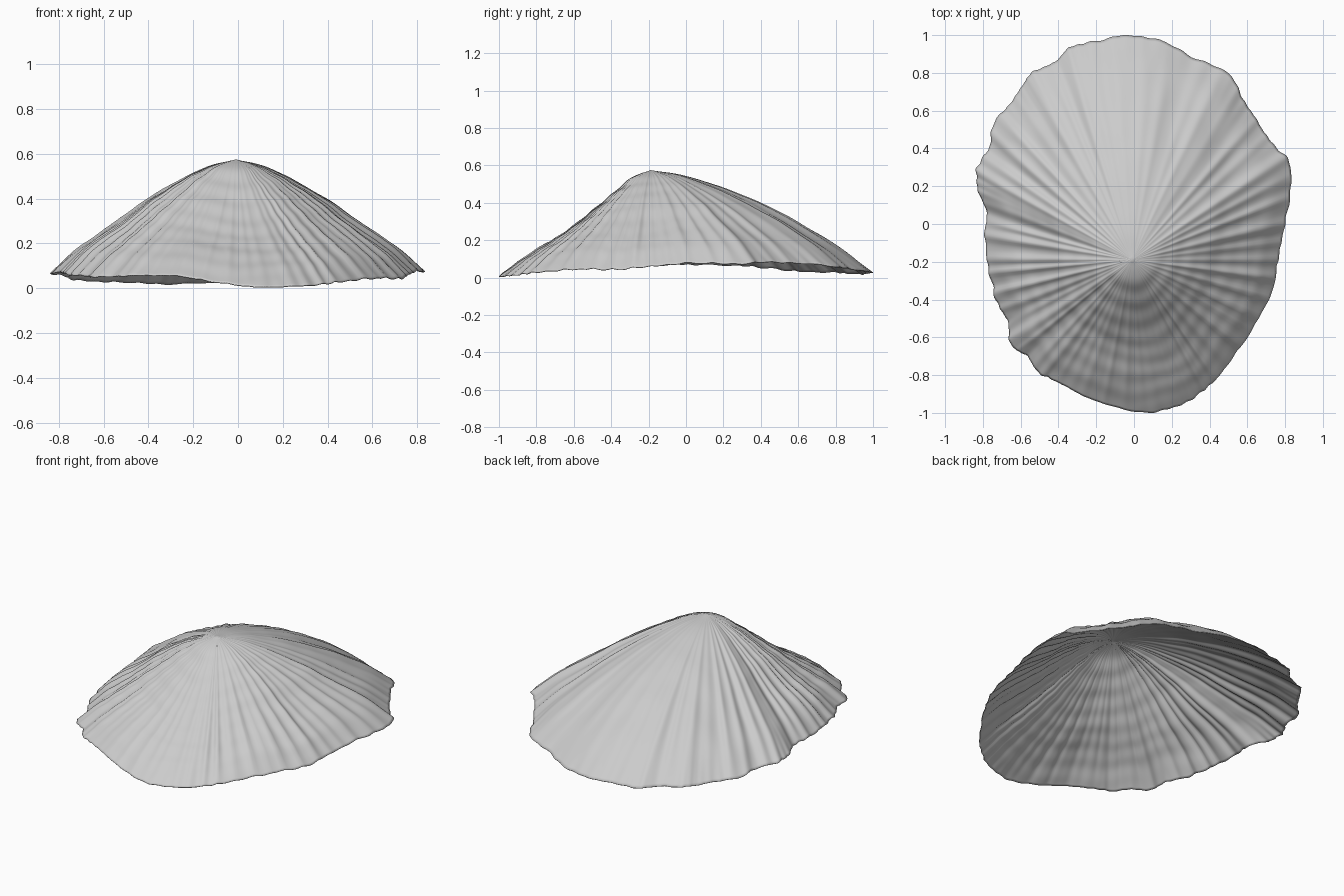
import bpy, bmesh, math, random
from mathutils import Vector, noise

if "Cube" in bpy.data.objects:
    bpy.data.objects.remove(bpy.data.objects["Cube"])

random.seed(4)
APEX = Vector((-0.01, -0.19, 0.575))
SEG, RINGS = 480, 72

# Wavy rim of the shell, anticlockwise from the right: x, y, z
RIM = [
    (.83, .2, .075), (.82, .33, .075), (.73, .43, .085), (.65, .55, .08), (.57, .68, .075),
    (.5, .8, .06), (.32, .88, .05), (.15, .97, .035), (-.03, 1, .03), (-.2, .97, .025),
    (-.33, .94, .02), (-.42, .86, .025), (-.54, .8, .03), (-.6, .72, .03), (-.67, .62, .035),
    (-.74, .54, .04), (-.77, .4, .055), (-.83, .3, .065), (-.83, .19, .07), (-.78, .06, .07),
    (-.79, -.05, .07), (-.77, -.23, .065), (-.73, -.4, .06), (-.67, -.52, .055), (-.65, -.64, .05),
    (-.57, -.7, .055), (-.5, -.79, .055), (-.4, -.84, .06), (-.25, -.92, .055), (-.1, -.97, .03),
    (.06, -1, .01), (.22, -.97, .01), (.36, -.89, .018), (.46, -.79, .03), (.6, -.6, .045),
    (.73, -.36, .045), (.76, -.2, .06), (.8, 0, .078)]

# Height fraction at even steps from apex to rim
FRONT = [1, .93, .78, .63, .48, .355, .245, .13, 0]
SIDE = [1, .95, .86, .74, .61, .46, .32, .18, 0]
BACK = [1, .96, .885, .79, .675, .54, .385, .21, 0]


def spline(a, b, c, d, t):
    return 0.5 * (2 * b + (c - a) * t + (2 * a - 5 * b + 4 * c - d) * t * t
                  + (3 * b - a - 3 * c + d) * t ** 3)


def rim_point(u):
    n = len(RIM)
    i = int(u * n)
    p = [Vector(RIM[(i + k) % n]) for k in (-1, 0, 1, 2)]
    return spline(*p, u * n - i)


def profile(p, t):
    n = len(p) - 1
    i = min(int(t * n), n - 1)
    before = p[i - 1] if i else 2 * p[0] - p[1] + .03
    after = p[i + 2] if i + 2 <= n else 2 * p[n] - p[n - 1]
    return spline(before, p[i], p[i + 1], after, t * n - i)


# Radiating ribs: angle, width, height
ribs, a = [], 0.0
while a < math.tau - .05:
    side = abs(math.cos(a))
    ribs.append((a, random.uniform(.026, .042), random.uniform(.006, .016) * (.45 + .85 * side)))
    a += random.uniform(.09, .16)


def rib_height(ang):
    h = 0
    for c, w, k in ribs:
        d = (ang - c + math.pi) % math.tau - math.pi
        if abs(d) < 4 * w:
            h += k * math.exp(-(d / w) ** 2)
    return h - .006


def surface_point(u, t):
    rim = rim_point(u)
    flat = rim - APEX
    ang = math.atan2(flat.y, flat.x)
    s = math.sin(ang)
    end = FRONT if s < 0 else BACK
    f = profile(SIDE, t) * (1 - s * s) + profile(end, t) * s * s
    p = APEX.lerp(rim, t)
    p.z = rim.z + (APEX.z - rim.z) * f
    grow = min(1, t * 1.35) ** 1.3
    bump = rib_height(ang) * grow
    # growth rings and fine surface unevenness
    wob = noise.noise(Vector((p.x * 3, p.y * 3, 1)))
    bump += .0025 * math.sin(t * 52 + wob * 4) * (.5 - .5 * s) * min(1, 4 * t) * (1 - t * .5)
    bump += .005 * noise.noise(Vector((p.x * 7, p.y * 7, 5))) * min(1, 3 * t)
    out = Vector((math.cos(ang) * .5, s * .5, .85))
    p += out * bump * (1 - .4 * t ** 6)
    # small frills on the edge
    p += Vector((math.cos(ang), s, 0)) * .01 * t ** 8 * noise.noise(Vector((u * 110, 0, 3)))
    p.z = max(p.z, 0)
    return p


# Limpet shell as a polar sheet
bm = bmesh.new()
tip = bm.verts.new(APEX)
rows = [[bm.verts.new(surface_point(j / SEG, i / RINGS)) for j in range(SEG)]
        for i in range(1, RINGS + 1)]
for j in range(SEG):
    k = (j + 1) % SEG
    bm.faces.new((tip, rows[0][j], rows[0][k]))
    for r, q in zip(rows, rows[1:]):
        bm.faces.new((r[j], q[j], q[k], r[k]))
for f in bm.faces:
    f.smooth = True
mesh = bpy.data.meshes.new("limpet_shell")
bm.to_mesh(mesh)
bm.free()
shell = bpy.data.objects.new("limpet_shell", mesh)
bpy.context.collection.objects.link(shell)

# Thin shell wall
wall = shell.modifiers.new("wall", "SOLIDIFY")
wall.thickness = .004
wall.offset = -1
